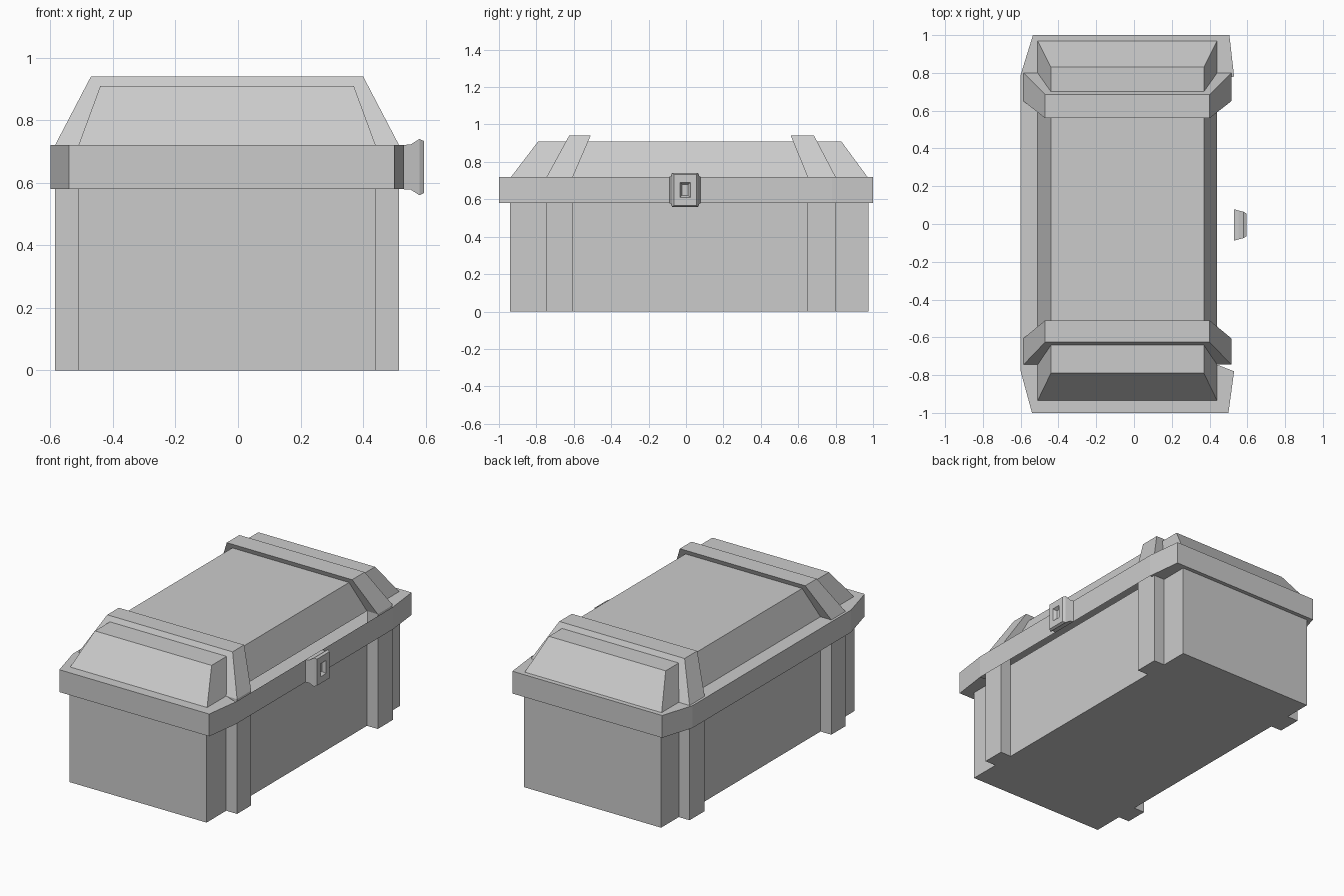
import bpy

if "Cube" in bpy.data.objects:
    bpy.data.objects.remove(bpy.data.objects["Cube"])


def make(name, verts, faces):
    mesh = bpy.data.meshes.new(name)
    mesh.from_pydata(verts, [], faces)
    mesh.update()
    obj = bpy.data.objects.new(name, mesh)
    bpy.context.collection.objects.link(obj)
    return obj


def loft(name, rings, axis="z"):
    """Skin rectangles (level, u0, u1, v0, v1) along the z or x axis."""
    verts, faces = [], []
    for w, u0, u1, v0, v1 in rings:
        for u, v in ((u0, v0), (u1, v0), (u1, v1), (u0, v1)):
            verts.append((u, v, w) if axis == "z" else (w, u, v))
    for r in range(len(rings) - 1):
        a = 4 * r
        for i in range(4):
            j = (i + 1) % 4
            faces.append((a + i, a + j, a + 4 + j, a + 4 + i))
    n = len(verts)
    faces += [(3, 2, 1, 0), (n - 4, n - 3, n - 2, n - 1)]
    return make(name, verts, faces)


# Main box and tapered lid
X0, X1 = -0.51, 0.44
loft("chest_body", [(0, X0, X1, -0.94, 0.975), (0.62, X0, X1, -0.94, 0.975)])
loft("lid", [(0.72, X0, X1, -0.935, 0.97), (0.91, -0.44, 0.37, -0.79, 0.83)])

# Straps: upright strips on the body sides, leaning bands over the lid
straps = {"front": ((-0.745, -0.605), (-0.625, -0.51)),
          "back": ((0.65, 0.80), (0.56, 0.685))}
for end, (base, top) in straps.items():
    loft(f"{end}_lid_strap", [(0.72, -0.585, 0.515, *base), (0.94, -0.47, 0.40, *top)])
    for side, xs in (("left", (-0.585, X0)), ("right", (X1, 0.515))):
        loft(f"{end}_{side}_body_strap", [(0, *xs, *base), (0.72, *xs, *base)])

# Rim: eight-sided collar, open above and below along the latch side
outer = [(-0.54, -1), (0.50, -1), (0.53, -0.78), (0.53, 0.78),
         (0.505, 1), (-0.535, 1), (-0.60, 0.79), (-0.60, -0.78)]
inner = [(X0, -0.935), (X1, -0.935), (X1, -0.745), (X1, 0.77),
         (X1, 0.97), (X0, 0.97), (X0, 0.77), (X0, -0.745)]
verts = [(x, y, z) for z in (0.58, 0.72) for loop in (outer, inner) for x, y in loop]
faces = []
for i in range(8):
    j = (i + 1) % 8
    faces.append((i, j, 16 + j, 16 + i))
    if i != 2:
        faces.append((16 + i, 16 + j, 24 + j, 24 + i))
        faces.append((8 + i, 8 + j, j, i))
make("rim", verts, faces)

# Latch plate with a recessed keyhole
C, H = -0.005, 0.65
profile = [(0.53, 0.083, 0.071), (0.552, 0.077, 0.072), (0.58, 0.07, 0.09),
           (0.595, 0.06, 0.083), (0.595, 0.028, 0.041), (0.575, 0.016, 0.029)]
loft("latch", [(x, C - w, C + w, H - h, H + h) for x, w, h in profile], "x")
